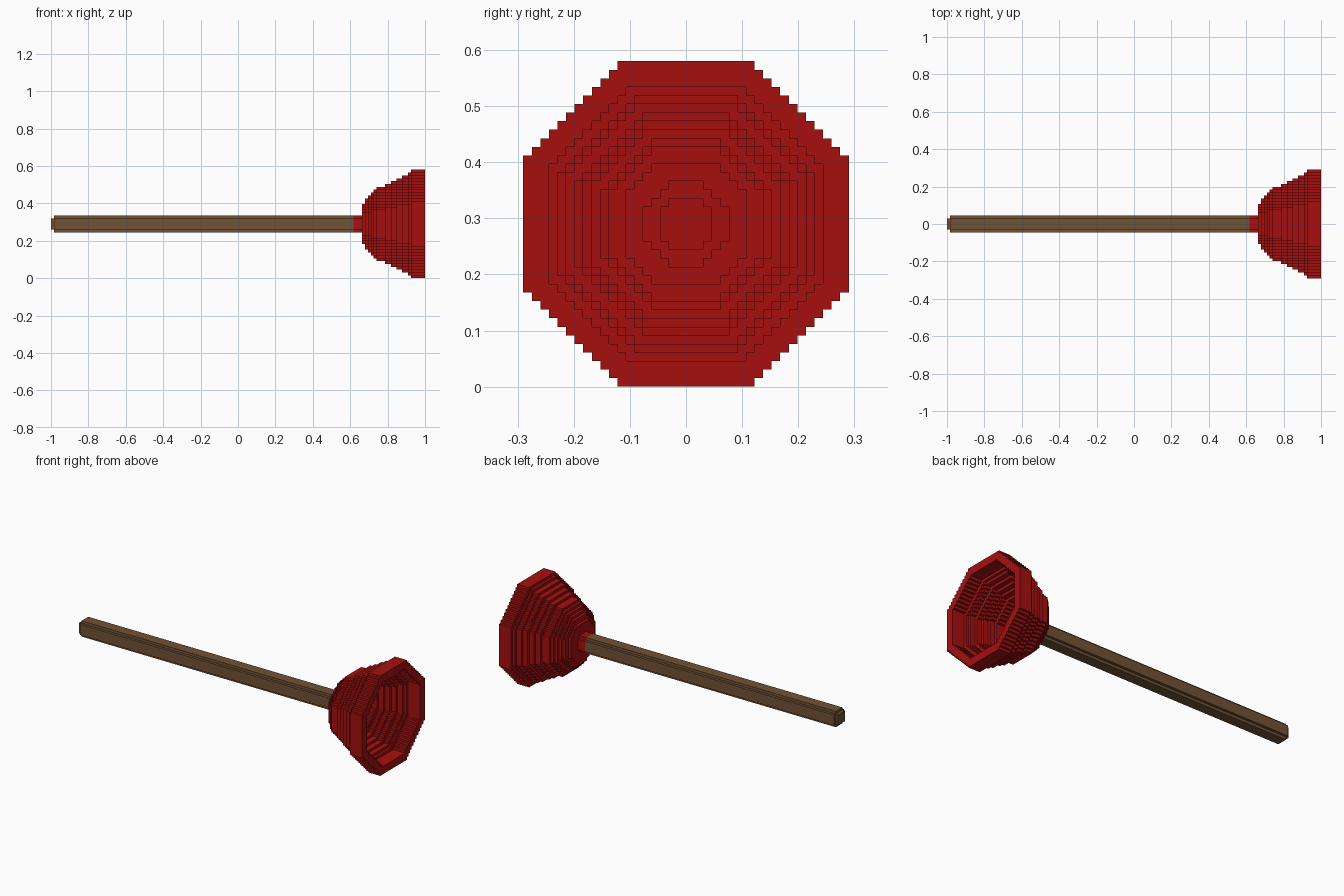
import bpy
import bmesh

if "Cube" in bpy.data.objects:
    bpy.data.objects.remove(bpy.data.objects["Cube"])

V = 2 / 131          # edge of one cube
HALF = 19            # half height of the cup in cubes


def material(name, rgb):
    m = bpy.data.materials.new(name)
    m.diffuse_color = (*rgb, 1)
    m.use_nodes = True
    m.node_tree.nodes["Principled BSDF"].inputs["Base Color"].default_value = m.diffuse_color
    return m


red = material("red rubber", (0.38, 0.005, 0.005))
brown = material("brown wood", (0.165, 0.085, 0.035))


def octagon(r):
    """Cells (y, z) of a stepped octagon with half width r."""
    flat = {2: 2, 3: 2, 7: 4}.get(r, round(0.414 * r))
    return {(y, z) for y in range(-r, r) for z in range(-r, r)
            if abs(y + 0.5) + abs(z + 0.5) <= r + flat - 1}


def layers(start, outer, inner=None):
    """Stack octagon slices along x, optionally hollow."""
    cells = set()
    for i, r in enumerate(outer):
        ring = octagon(r)
        if inner and inner[i]:
            ring -= octagon(inner[i])
        cells |= {(start + i, y, z) for y, z in ring}
    return cells


# Outside and inside half widths of the cup, from neck to rim
cup_out = [7, 9, 10, 11, 12, 13, 13, 13, 14, 14, 15, 15, 16, 16, 17, 17, 18] + [19] * 5
cup_in = [0, 3, 5, 7, 9] + [r - 3 for r in cup_out[5:]]

parts = {
    "handle": (layers(0, [2] + [3] * 105), brown),
    "collar": (layers(106, [3] * 3), red),
    "cup": (layers(109, cup_out, cup_in), red),
}
solid = set().union(*(cells for cells, _ in parts.values()))


def build(name, cells, mat):
    """Make the outer skin of a group of cubes."""
    bm = bmesh.new()
    verts = {}

    def vert(p):
        if p not in verts:
            verts[p] = bm.verts.new((p[0] * V - 1, p[1] * V, (p[2] + HALF) * V))
        return verts[p]

    for c in sorted(cells):
        for axis in range(3):
            for side in (0, 1):
                n = list(c)
                n[axis] += 2 * side - 1
                if tuple(n) in solid:
                    continue
                quad = []
                for a, b in ((0, 0), (1, 0), (1, 1), (0, 1)):
                    p = list(c)
                    p[axis] += side
                    p[(axis + 1) % 3] += a
                    p[(axis + 2) % 3] += b
                    quad.append(vert(tuple(p)))
                bm.faces.new(quad if side else quad[::-1])
    mesh = bpy.data.meshes.new(name)
    bm.to_mesh(mesh)
    bm.free()
    mesh.materials.append(mat)
    bpy.context.collection.objects.link(bpy.data.objects.new(name, mesh))


for name, (cells, mat) in parts.items():
    build(name, cells, mat)
